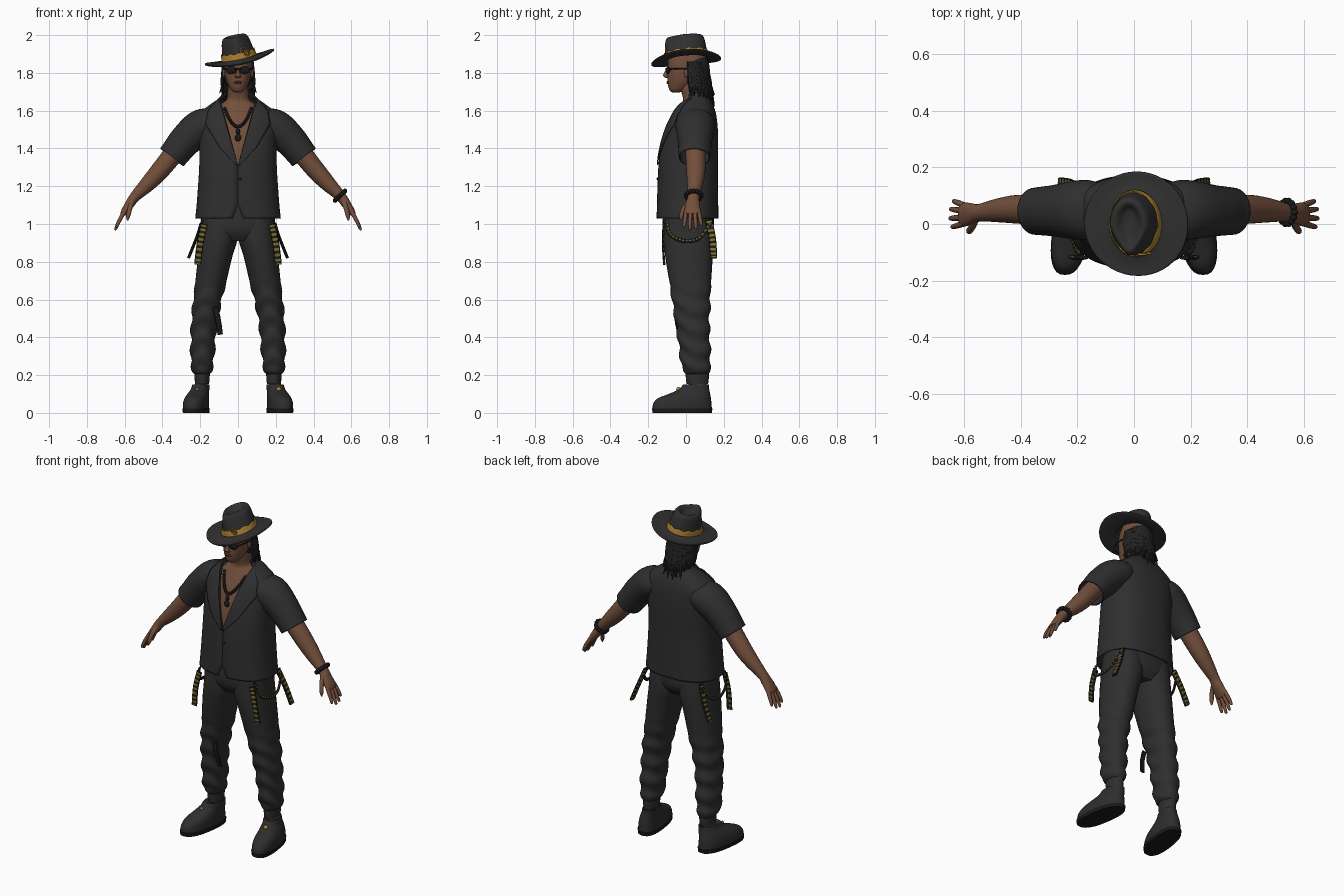
import bpy, bmesh, math, random
from mathutils import Vector, Matrix, Euler

if "Cube" in bpy.data.objects:
    bpy.data.objects.remove(bpy.data.objects["Cube"])
random.seed(4)

def material(name, rgb):
    m = bpy.data.materials.new(name)
    m.diffuse_color = (*rgb, 1)
    m.use_nodes = True
    m.node_tree.nodes["Principled BSDF"].inputs["Base Color"].default_value = m.diffuse_color
    return m
CLOTH = material("charcoal cloth", (.028, .028, .029))
HAT = material("hat felt", (.030, .030, .030))
SHOE = material("shoe leather", (.027, .027, .028))
HAIR = material("hair black", (.016, .016, .017))
SKIN = material("brown skin", (.17, .078, .044))
LIP = material("lips", (.13, .052, .036))
GOLD = material("gold", (.42, .22, .035))
OLIVE = material("strap yellow", (.20, .15, .02))
BLACK = material("black trim", (.010, .010, .011))
SILVER = material("grey metal", (.18, .18, .17))

def smooth_keys(keys, k):
    """Catmull-Rom through tuples, k steps per span."""
    out = []
    for i in range(len(keys) - 1):
        p0, p1, p2, p3 = (keys[max(0, min(len(keys) - 1, i + d))] for d in (-1, 0, 1, 2))
        for s in range(k):
            t = s / k
            out.append(tuple(.5 * (2*b + (c - a)*t + (2*a - 5*b + 4*c - d)*t*t + (3*b - a - 3*c + d)*t**3)
                             for a, b, c, d in zip(p0, p1, p2, p3)))
    return out + [tuple(keys[-1])]

def spow(v, p):
    return math.copysign(abs(v) ** p, v)

def build(name, verts, faces, mats, solid=0, mirror=False, index=None):
    for side in ((1, -1) if mirror else (1,)):
        me = bpy.data.meshes.new(name)
        me.from_pydata([(side * v[0], v[1], v[2]) for v in verts], [], faces)
        for m in mats:
            me.materials.append(m)
        for i, p in enumerate(me.polygons):
            p.material_index = index(i) if index else 0
        bm = bmesh.new()
        bm.from_mesh(me)
        bmesh.ops.recalc_face_normals(bm, faces=bm.faces)
        bm.to_mesh(me)
        bm.free()
        ob = bpy.data.objects.new(name if side > 0 else name + "_left", me)
        bpy.context.collection.objects.link(ob)
        if solid:
            mod = ob.modifiers.new("thickness", 'SOLIDIFY')
            mod.thickness, mod.offset = solid, 0

def sweep(name, keys, mats, n=24, k=4, level=False, ref=(0, 1, 0), p=1, caps=(1, 1), warp=None, **kw):
    """Skin oval sections (x, y, z, a, b) along a path; level keeps sections horizontal."""
    rows = smooth_keys(keys, k)
    verts = []
    for i, (x, y, z, a, b) in enumerate(rows):
        u, v = Vector((1, 0, 0)), Vector((0, 1, 0))
        if not level:
            t = (Vector(rows[min(i + 1, len(rows) - 1)][:3]) - Vector(rows[max(i - 1, 0)][:3])).normalized()
            u = Vector(ref)
            u = (u - t * u.dot(t)).normalized()
            v = t.cross(u)
        for j in range(n):
            th = 2 * math.pi * j / n
            co = Vector((x, y, z)) + u * a * spow(math.cos(th), p) + v * b * spow(math.sin(th), p)
            verts.append(warp(co, th) if warp else co)
    faces = [(i*n + j, i*n + (j + 1) % n, (i + 1)*n + (j + 1) % n, (i + 1)*n + j)
             for i in range(len(rows) - 1) for j in range(n)]
    if caps[0]:
        faces.append(tuple(range(n)))
    if caps[1]:
        faces.append(tuple(range(len(verts) - n, len(verts))))
    build(name, verts, faces, mats, **kw)

def blobs(name, items, mat, sub=2):
    """Ellipsoids given as (location, scale)."""
    bm = bmesh.new()
    for loc, sc in items:
        bmesh.ops.create_icosphere(bm, subdivisions=sub, radius=1,
                                   matrix=Matrix.Translation(loc) @ Matrix.Diagonal((*sc, 1)))
    me = bpy.data.meshes.new(name)
    bm.to_mesh(me)
    bm.free()
    me.materials.append(mat)
    bpy.context.collection.objects.link(bpy.data.objects.new(name, me))

# Torso skin, neck and head
sweep("torso", [(0, .01, 1.2, .17, .13), (0, .015, 1.35, .17, .135), (0, .035, 1.5, .165, .12), (0, .045, 1.58, .14, .095),
                (0, .047, 1.63, .10, .072), (0, .04, 1.66, .06, .055), (0, .025, 1.72, .054, .054), (0, .02, 1.79, .05, .05)],
      [SKIN], n=32, level=True, p=.85)
sweep("head", [(0, -.055, 1.695, .012, .014), (0, -.048, 1.705, .032, .036), (0, -.034, 1.725, .046, .059),
               (0, -.014, 1.755, .06, .084), (0, -.004, 1.79, .069, .095), (0, .002, 1.83, .073, .1),
               (0, .008, 1.88, .073, .1), (0, .01, 1.94, .055, .08)], [SKIN], n=32, level=True, p=.93)
sweep("nose", [(0, -.094, 1.822, .007, .008), (0, -.105, 1.797, .01, .013), (0, -.108, 1.784, .016, .014),
               (0, -.098, 1.772, .013, .008)], [SKIN], n=12, level=True)
blobs("lips", [((0, -.096, 1.752), (.022, .008, .005)), ((0, -.094, 1.745), (.019, .008, .005))], LIP)
blobs("ears", [((s * .074, .005, 1.80), (.008, .016, .028)) for s in (1, -1)], SKIN)

# Sunglasses
blobs("sunglasses", [((s * .034, -.096, 1.814), (.031, .012, .021)) for s in (1, -1)]
      + [((0, -.105, 1.82), (.02, .006, .005))], BLACK)
sweep("glasses_arm", [(.06, -.092, 1.82, .004, .005), (.076, -.05, 1.822, .003, .004), (.077, .02, 1.82, .003, .004)],
      [BLACK], n=8, ref=(1, 0, 0), mirror=True)

# Hair: cap plus hanging locks
blobs("hair_cap", [((0, .047, 1.81), (.08, .08, .115))], HAIR, 3)
for i in range(54):
    th = math.radians(-8 + 196 * i / 53 + random.uniform(-3, 3))
    c, s = math.cos(th), max(math.sin(th), -.2)
    end = 1.70 - .05 * max(s, 0) + random.uniform(-.035, .035)
    sweep("hair_lock", [(.076*c, .03 + .075*s, 1.86, .012, .008), (.083*c, .035 + .088*s, 1.78, .014, .009),
                        (.084*c, .04 + .092*s, 1.73, .012, .008),
                        (.088*c + random.uniform(-.012, .012), .04 + random.uniform(.1, .122)*s, end, .002, .002)],
          [HAIR], n=6, k=3, ref=(-s, c, 0))

# Hat: tilted brim and pinched crown
TILT = Matrix.Translation((.007, 0, 1.872)) @ Euler((math.radians(5), math.radians(-12), 0)).to_matrix().to_4x4()
def hat_warp(co, th):
    front = max(0, -co.y / .11) if co.z > .01 else 0
    co.x *= 1 - min(.5, front * .45 * co.z / .1)
    if co.z < .004:
        co.z += .012 * math.cos(2 * th) * (co.xy.length / .185) ** 2
    return TILT @ co
sweep("hat", [(.003, 0, 0, .187, .185), (0, 0, -.004, .14, .15), (0, .003, .002, .092, .114), (0, .003, .02, .086, .11),
              (0, .003, .07, .077, .105), (0, .003, .105, .069, .1), (0, .003, .121, .058, .09), (0, .005, .118, .046, .075),
              (0, .01, .1, .025, .05), (0, .01, .095, .003, .006)],
      [HAT], n=48, level=True, caps=(0, 1), warp=hat_warp, solid=.006)
def band_warp(co, th):
    if co.z > .03:
        co.z += .004 * math.sin(11 * th)
    return hat_warp(co, th)
sweep("hat_band", [(0, .003, .008, .094, .117), (0, .003, .022, .091, .115), (0, .003, .04, .089, .113)],
      [GOLD], n=72, k=2, level=True, caps=(0, 0), warp=band_warp, solid=.004)
for dx, dz, r in ((.03, .048, .017), (.046, .034, .014)):
    ring = [TILT @ Vector((dx + r*math.cos(a), -.105 + .1*dx, dz + r*math.sin(a))) for a in (i*math.pi/6 for i in range(13))]
    sweep("hat_ornament", [(*q, .004, .004) for q in ring], [GOLD], n=8, k=2)

# Shirt body with open V front and hem notch
SHIRT = smooth_keys([(1.03, .223, -.152, .168), (1.12, .214, -.15, .167), (1.3, .202, -.143, .165), (1.4, .202, -.13, .167),
                     (1.5, .206, -.103, .165), (1.58, .2, -.068, .156), (1.63, .145, -.04, .14), (1.67, .088, -.012, .12),
                     (1.695, .07, .0, .105)], 8)
def at(table, z):
    for a, b in zip(table, table[1:]):
        if z <= b[0]:
            t = max(0, (z - a[0]) / (b[0] - a[0]))
            return [p + (q - p) * t for p, q in zip(a, b)][1:]
    return table[-1][1:]
def opening(z):
    w = max(.0005, (z - 1.31) * .27, (1.1 - z) * .4)
    return min(w, .9 * at(SHIRT, z)[0])
P = .82
def shirt_point(z, th, off=0):
    rx, f, b = at(SHIRT, z)
    return ((rx + off) * spow(math.cos(th), P), (f + b) / 2 + ((b - f) / 2 + off) * spow(math.sin(th), P), z)
def front_angle(z, x):
    return -math.acos(min(1, (x / at(SHIRT, z)[0]) ** (1 / P)))
def grid_faces(rows, cols):
    return [(i*cols + j, i*cols + j + 1, (i + 1)*cols + j + 1, (i + 1)*cols + j)
            for i in range(rows - 1) for j in range(cols - 1)]
verts, R, C = [], 58, 57
for i in range(R):
    z = 1.03 + .665 * i / (R - 1)
    t0 = front_angle(z, opening(z))
    verts += [shirt_point(z, t0 + (math.pi - 2 * t0) * j / (C - 1)) for j in range(C)]
build("shirt_body", verts, grid_faces(R, C), [CLOTH], solid=.007)

# Lapels
LAPEL = [(1.31, .008), (1.4, .09), (1.53, .165), (1.60, .15), (1.65, .105), (1.69, .07)]
verts, R, C = [], 30, 8
for i in range(R):
    z = 1.312 + .375 * i / (R - 1)
    a = opening(z)
    b = max(a + .004, min(at(LAPEL, z)[0], .97 * at(SHIRT, z)[0]))
    verts += [shirt_point(z, front_angle(z, a + (b - a) * j / (C - 1)), .009) for j in range(C)]
build("lapel", verts, grid_faces(R, C), [CLOTH], solid=.007, mirror=True)
blobs("shirt_button", [((.012, -.152, 1.24), (.007, .004, .007))], BLACK)

# Sleeves
sweep("sleeve", [(.10, .05, 1.545, .085, .06), (.16, .05, 1.53, .102, .082), (.21, .049, 1.505, .1, .09),
                 (.28, .047, 1.44, .088, .083), (.325, .046, 1.385, .083, .077), (.35, .045, 1.353, .08, .075)],
      [CLOTH], n=32, caps=(1, 0), solid=.006, mirror=True)

# Arms, hands and fingers
sweep("arm", [(.27, .047, 1.455, .055, .055), (.35, .05, 1.36, .053, .053), (.42, .052, 1.275, .05, .049),
              (.48, .048, 1.21, .042, .041), (.545, .04, 1.145, .031, .028), (.57, .036, 1.11, .037, .025),
              (.6, .034, 1.067, .043, .019), (.61, .034, 1.05, .038, .014)], [SKIN], mirror=True)
for y, dy, ln in ((.002, -.012, .9), (.024, -.004, 1.05), (.046, .006, 1), (.066, .014, .8)):
    sweep("finger", [(.598, y, 1.072, .011, .012), (.598 + .028*ln, y + dy*.6, 1.072 - .05*ln, .0105, .011),
                     (.598 + .047*ln, y + dy, 1.072 - .092*ln, .008, .008), (.598 + .05*ln, y + dy, 1.072 - .1*ln, .003, .003)],
          [SKIN], n=10, mirror=True)
sweep("thumb", [(.56, .018, 1.12, .014, .014), (.573, -.012, 1.08, .013, .013), (.582, -.025, 1.04, .011, .011),
                (.585, -.028, 1.018, .003, .003)], [SKIN], n=10, mirror=True)

# Trousers with soft folds
def folds(co, th):
    amt = .006 * min(1, max(0, (.72 - co.z) / .15)) * min(1, max(0, (co.z - .2) / .06))
    w = math.sin(58 * co.z + 2 * math.sin(th) + 1.2 * math.cos(2 * th))
    return co + Vector((math.cos(th), math.sin(th), 0)) * amt * w
sweep("trouser_hips", [(0, .012, .91, .10, .10), (0, .012, .96, .185, .13), (0, .012, 1.03, .195, .135), (0, .012, 1.12, .18, .125)],
      [CLOTH], n=32, level=True, p=.85)
sweep("trouser_leg", [(.095, .014, 1.04, .1, .125), (.1, .014, .93, .1, .132), (.122, .016, .82, .09, .125),
                      (.148, .024, .67, .081, .108), (.165, .028, .58, .074, .1), (.18, .036, .46, .068, .088),
                      (.186, .045, .35, .064, .083), (.19, .052, .26, .06, .078), (.19, .056, .22, .052, .07),
                      (.19, .06, .205, .039, .06)], [CLOTH], n=32, k=8, level=True, p=.92, warp=folds, mirror=True)
sweep("trouser_cuff", [(.19, .06, .215, .041, .062), (.19, .06, .185, .04, .061), (.19, .06, .152, .037, .057)],
      [CLOTH], level=True, mirror=True)
sweep("ankle", [(.193, .062, .2, .032, .045), (.196, .06, .11, .033, .048)], [SKIN], level=True, mirror=True)

# Shoes, toes turned slightly out
def toe_out(co, th):
    co.x -= co.y * .14
    return co
sweep("shoe_sole", [(.219, -.02, 0, .064, .157), (.219, -.02, .022, .066, .16)], [BLACK], n=32, k=1, level=True, p=.8,
      warp=toe_out, mirror=True)
sweep("shoe", [(.219, -.02, .02, .064, .157), (.219, -.019, .05, .064, .154), (.217, -.008, .078, .06, .14),
               (.213, .018, .1, .054, .11), (.207, .043, .125, .047, .08), (.203, .053, .15, .043, .068),
               (.203, .056, .145, .034, .055)], [SHOE], n=32, level=True, p=.85, warp=toe_out, mirror=True)
blobs("shoe_badge_gold", [((.216, -.04, .124), (.014, .012, .014))], GOLD)
blobs("shoe_badge_grey", [((-.216, -.04, .124), (.01, .012, .01))], SILVER)

# Hip straps with coloured stitching
def dashes(n):
    return lambda i: 1 if (i // n) % 2 and i % n in (1, 2, n - 2, n - 1) else 0
STRAPS = {"hip_loop": ((1, 0, 0), [(.185, -.105, 1.02), (.208, -.085, .945), (.226, -.01, .91), (.222, .07, .925), (.2, .13, 1.0)], .004, .010),
          "front_tail": ((1, 0, 0), [(.178, -.118, 1.0), (.2, -.122, .9), (.214, -.115, .785)], .018, .006),
          "rear_tail": ((0, 1, 0), [(.185, .12, 1.02), (.222, .14, .92), (.262, .146, .82)], .019, .008)}
for name, (ref, pts, a, b) in STRAPS.items():
    sweep(name, [(*q, a, b) for q in pts], [BLACK, OLIVE], n=8, k=9, ref=ref, p=.5, mirror=True, index=dashes(8))
sweep("knee_strap", [(-.12, -.055, .56, .015, .005), (-.105, -.055, .49, .015, .005), (-.094, -.04, .415, .014, .005)],
      [BLACK], n=8, ref=(1, 0, 0), p=.5)

# Necklace and bracelet
beads = []
for i in range(25):
    x = -.07 + .14 * i / 24
    e = (x / .07) ** 2
    beads.append(((x, -.096 + .065 * e, 1.515 + .095 * e), (.009, .009, .009)))
beads += [((0, -.103, 1.49), (.011, .009, .018)), ((0, -.108, 1.457), (.017, .009, .02))]
blobs("necklace", beads, BLACK)
across = Vector((.72, 0, .69))
blobs("bracelet", [(Vector((.54, .041, 1.15)) + across * .036 * math.cos(a) + Vector((0, .04 * math.sin(a), 0)), (.013,) * 3)
                   for a in (2 * math.pi * i / 14 for i in range(14))], BLACK)

for ob in bpy.context.collection.objects:
    ob.select_set(True)
    bpy.context.view_layer.objects.active = ob
bpy.ops.object.shade_smooth_by_angle(angle=math.radians(45))
